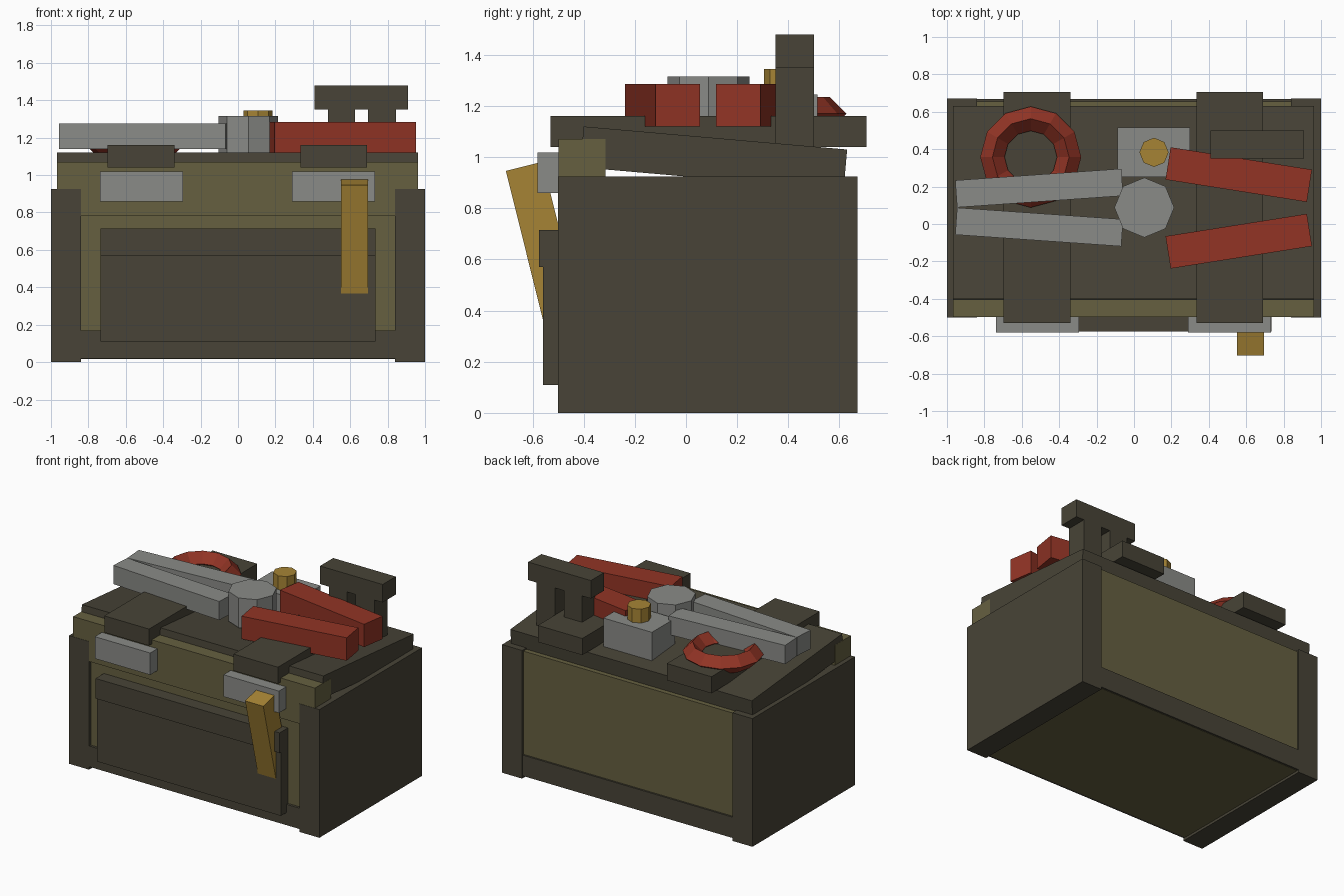
import bpy, bmesh
from math import radians

if "Cube" in bpy.data.objects:
    bpy.data.objects.remove(bpy.data.objects["Cube"])


def mat(name, rgb):
    m = bpy.data.materials.new(name)
    lin = [((c / 255 + 0.055) / 1.055) ** 2.4 for c in rgb]
    m.diffuse_color = (*lin, 1)
    m.use_nodes = True
    m.node_tree.nodes["Principled BSDF"].inputs["Base Color"].default_value = m.diffuse_color
    return m


DARK = mat("dark_brown", (72, 68, 55))
OLIVE = mat("olive", (102, 96, 64))
GRAY = mat("steel_gray", (138, 139, 135))
GOLD = mat("brass", (166, 132, 53))
RED = mat("red", (146, 52, 37))


def finish(obj, name, material):
    obj.name = name
    obj.data.materials.append(material)
    return obj


def box(name, material, x, y, z, rot=(0, 0, 0)):
    """Box from (min, max) ranges, turned about its own centre (degrees)."""
    ranges = (x, y, z)
    me = bpy.data.meshes.new(name)
    bm = bmesh.new()
    bmesh.ops.create_cube(bm, size=1)
    bmesh.ops.scale(bm, vec=[b - a for a, b in ranges], verts=bm.verts)
    bm.to_mesh(me)
    bm.free()
    obj = bpy.data.objects.new(name, me)
    bpy.context.collection.objects.link(obj)
    obj.location = [(a + b) / 2 for a, b in ranges]
    obj.rotation_euler = [radians(r) for r in rot]
    return finish(obj, name, material)


def around(c, size):
    return (c - size / 2, c + size / 2)


def post(name, material, x, y, r, z0, z1):
    bpy.ops.mesh.primitive_cylinder_add(vertices=8, radius=r, depth=z1 - z0,
                                        location=(x, y, (z0 + z1) / 2))
    return finish(bpy.context.object, name, material)


# Case body: olive core between dark end panels, on a dark base
box("case_body", OLIVE, (-0.86, 0.86), (-0.48, 0.655), (0.018, 0.915))
box("case_base", DARK, (-0.86, 0.86), (-0.498, 0.668), (0.02, 0.17))
box("left_end_panel", DARK, (-1, -0.84), (-0.5, 0.67), (0, 0.925))
box("right_end_panel", DARK, (0.84, 1), (-0.5, 0.67), (0, 0.925))

# Lid: olive front lip and tilted dark top
box("lid_lip", OLIVE, (-0.968, 0.963), (-0.498, -0.315), (0.78, 1.07))
box("lid_top", DARK, (-0.967, 0.962), around(0.108, 1.034), around(0.995, 0.16), (-5, 0, 0))

# Front pocket and its flap
box("front_pocket", DARK, (-0.735, 0.735), (-0.56, -0.47), (0.11, 0.60))
box("pocket_flap", DARK, (-0.735, 0.735), (-0.575, -0.47), (0.57, 0.715))

# Straps over the lid, with steel latches in front
for side, x0, x1 in (("left", -0.697, -0.34), ("right", 0.335, 0.69)):
    box(side + "_strap", DARK, (x0, x1), (-0.53, 0.705), (1.04, 1.16))
for side, x0, x1 in (("left", -0.738, -0.295), ("right", 0.29, 0.733)):
    box(side + "_latch", GRAY, (x0, x1), (-0.58, -0.44), (0.86, 1.018))

# Tilted brass hasp
box("hasp", GOLD, (0.55, 0.695), around(-0.56, 0.148), around(0.673, 0.60), (14, 0, 0))

# Pliers: pivot, two jaws, two handles
post("pliers_pivot", GRAY, 0.055, 0.088, 0.16, 1.10, 1.315)
for name, s in (("upper", 1), ("lower", -1)):
    box(name + "_jaw", GRAY, around(-0.507, 0.89), around(0.088 + s * 0.104, 0.145),
        (1.14, 1.275), (0, 0, 4 * s))
    box(name + "_handle", RED, around(0.56, 0.765), around(0.086 + s * 0.178, 0.175),
        (1.12, 1.285), (0, 0, -9 * s))

# Small steel block with a brass knob
box("steel_block", GRAY, (-0.088, 0.30), (0.25, 0.515), (1.03, 1.245))
post("brass_knob", GOLD, 0.107, 0.383, 0.078, 1.20, 1.345)

# Red ring with a diamond section
bpy.ops.mesh.primitive_torus_add(major_segments=12, minor_segments=4, major_radius=0.205,
                                 minor_radius=0.065, location=(-0.552, 0.358, 1.17))
finish(bpy.context.object, "red_ring", RED)

# Carry grip: bar on two posts
box("grip_bar", DARK, (0.41, 0.91), (0.35, 0.50), (1.35, 1.48))
for side, x0, x1 in (("left", 0.48, 0.625), ("right", 0.695, 0.845)):
    box(side + "_grip_post", DARK, (x0, x1), (0.35, 0.50), (1.0, 1.36))
